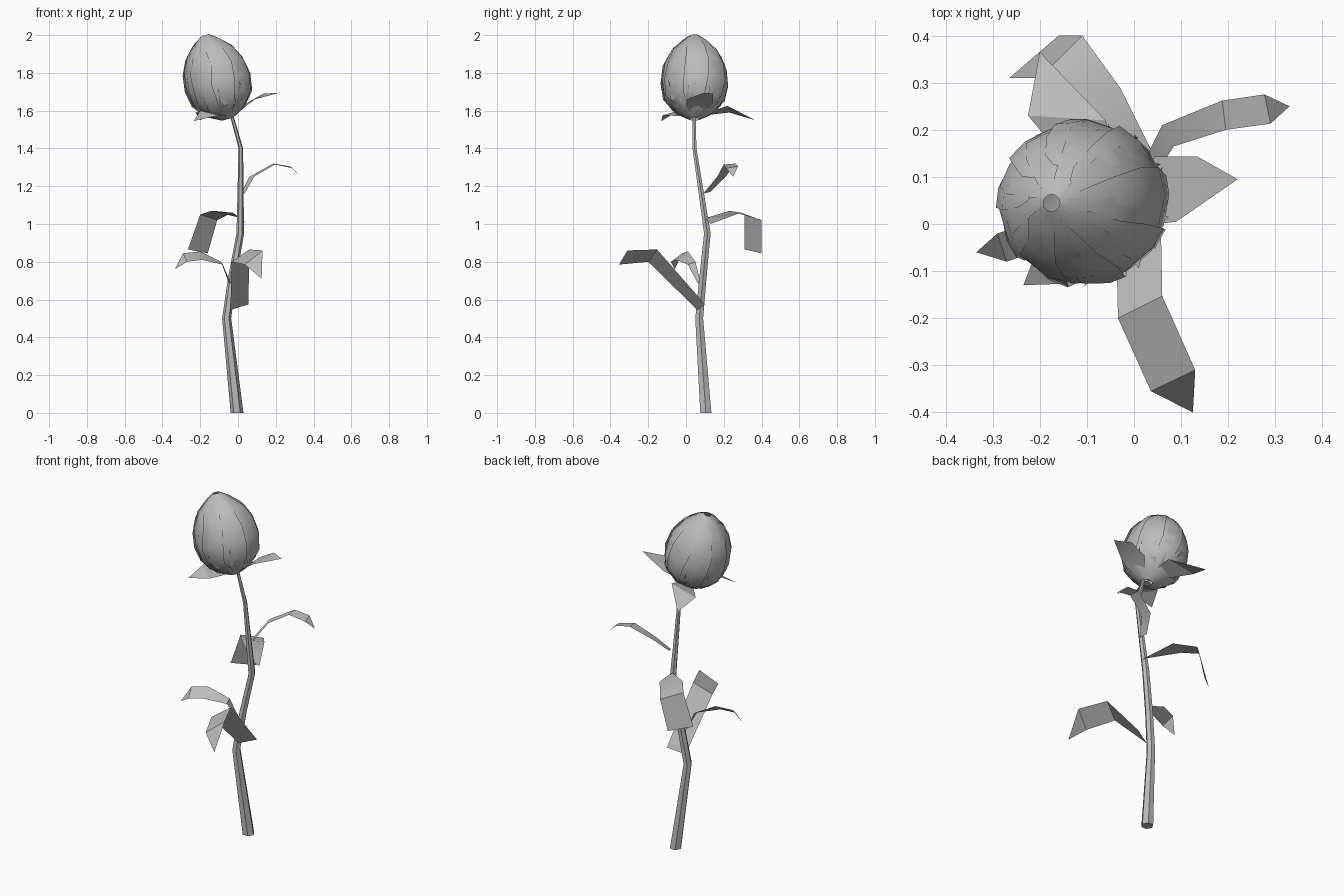
import bpy, math, random
from mathutils import Vector, Matrix

random.seed(4)
if "Cube" in bpy.data.objects:
    bpy.data.objects.remove(bpy.data.objects["Cube"], do_unlink=True)

grey = bpy.data.materials.new("plain grey")
grey.use_nodes = True
grey.diffuse_color = (0.5, 0.5, 0.5, 1)
grey.node_tree.nodes["Principled BSDF"].inputs["Base Color"].default_value = (0.5, 0.5, 0.5, 1)


def build(name, verts, faces, angle=30):
    mesh = bpy.data.meshes.new(name)
    mesh.from_pydata([tuple(v) for v in verts], [], faces)
    mesh.materials.append(grey)
    obj = bpy.data.objects.new(name, mesh)
    bpy.context.collection.objects.link(obj)
    bpy.ops.object.select_all(action='DESELECT')
    obj.select_set(True)
    bpy.context.view_layer.objects.active = obj
    bpy.ops.object.shade_smooth_by_angle(angle=math.radians(angle))
    return obj


def ribbon(name, rows):
    """Flat leaf from rows of left/right edge points; a one-point row is a tip."""
    verts, faces, last = [], [], None
    for row in rows:
        ids = list(range(len(verts), len(verts) + len(row)))
        verts += row
        if last:
            faces.append(last + ids[::-1])
        last = ids
    return build(name, verts, faces)


def tube(name, path, sides):
    """Closed tube with level rings: each path entry is x, y, z, radius."""
    verts, faces = [], []
    for x, y, z, r in path:
        for i in range(sides):
            a = math.tau * i / sides
            verts.append((x + r * math.cos(a), y + r * math.sin(a), z))
    for k in range(len(path) - 1):
        for i in range(sides):
            j = (i + 1) % sides
            a, b = k * sides, (k + 1) * sides
            faces.append((a + i, a + j, b + j, b + i))
    faces.append(tuple(reversed(range(sides))))
    faces.append(tuple(range(len(verts) - sides, len(verts))))
    return build(name, verts, faces)


# Bent stem, thinning towards the flower
tube("stem", [(-0.005, 0.105, 0, 0.034), (-0.06, 0.07, 0.5, 0.024),
              (-0.03, 0.09, 0.72, 0.022), (0.012, 0.113, 0.95, 0.02),
              (0.015, 0.045, 1.4, 0.012), (-0.035, 0.043, 1.58, 0.009)], 6)

# Drooping leaves
ribbon("front_leaf", [
    [(-0.04, 0.06, 0.545), (0.055, 0.10, 0.575)],
    [(-0.034, -0.2, 0.80), (0.06, -0.153, 0.865)],
    [(0.036, -0.355, 0.785), (0.13, -0.31, 0.86)],
    [(0.125, -0.40, 0.71)]])
ribbon("right_leaf", [
    [(-0.045, 0.08, 0.68), (-0.04, 0.06, 0.69)],
    [(-0.09, 0.05, 0.80), (-0.08, 0.01, 0.785)],
    [(-0.2, 0.01, 0.855), (-0.19, -0.05, 0.81)],
    [(-0.29, -0.02, 0.845), (-0.27, -0.08, 0.80)],
    [(-0.335, -0.06, 0.76)]])
ribbon("back_leaf", [
    [(0.02, 0.10, 1.03), (0.05, 0.13, 1.0)],
    [(-0.14, 0.23, 1.07), (-0.03, 0.29, 1.06)],
    [(-0.2, 0.31, 1.05), (-0.11, 0.40, 1.02)],
    [(-0.265, 0.31, 0.865), (-0.16, 0.40, 0.845)]])
ribbon("left_leaf", [
    [(0.02, 0.13, 1.17), (0.035, 0.09, 1.16)],
    [(0.06, 0.21, 1.25), (0.085, 0.165, 1.25)],
    [(0.187, 0.262, 1.32), (0.195, 0.20, 1.315)],
    [(0.277, 0.275, 1.305), (0.29, 0.213, 1.295)],
    [(0.33, 0.25, 1.25)]])

# Sepals under the bud
ribbon("back_sepal", [
    [(-0.07, 0.045, 1.57), (-0.02, 0.05, 1.57)],
    [(-0.225, 0.23, 1.59), (-0.06, 0.22, 1.625)],
    [(-0.2, 0.365, 1.55)]])
ribbon("left_sepal", [
    [(-0.03, 0.06, 1.57), (-0.03, 0.03, 1.57)],
    [(0.045, 0.143, 1.64), (0.05, 0.0, 1.63)],
    [(0.135, 0.143, 1.69), (0.09, 0.005, 1.66)],
    [(0.22, 0.095, 1.695)]])
ribbon("front_sepal", [
    [(-0.04, 0.03, 1.57), (-0.07, 0.04, 1.57)],
    [(-0.10, -0.125, 1.575), (-0.2, -0.04, 1.60)],
    [(-0.235, -0.13, 1.545)]])

# Bud frame: tilted towards the right
base, apex = Vector((-0.055, 0.045, 1.555)), Vector((-0.175, 0.045, 2.0))
axis = (apex - base).normalized()
side = Vector((0, 1, 0)).cross(axis)
length = (apex - base).length
PROFILE = [(0, .03), (.08, .1), (.25, .165), (.45, .178), (.65, .163), (.82, .122), (.95, .055), (1, .02)]


def radius(t):
    for (a, ra), (b, rb) in zip(PROFILE, PROFILE[1:]):
        if t <= b:
            return ra + (rb - ra) * (t - a) / (b - a)
    return PROFILE[-1][1]


def on_bud(t, angle, scale):
    r = radius(t) * scale
    return base + axis * (t * length) + side * (r * math.cos(angle)) + Vector((0, r * math.sin(angle), 0))


# Closed heart of the bud behind the petals
SIDES = 12
heart = [on_bud(t, math.tau * i / SIDES, 0.92) for t, _ in PROFILE for i in range(SIDES)]
quads = [(k * SIDES + i, k * SIDES + (i + 1) % SIDES,
          (k + 1) * SIDES + (i + 1) % SIDES, (k + 1) * SIDES + i)
         for k in range(len(PROFILE) - 1) for i in range(SIDES)]
build("bud_heart", heart, quads)


def petal(name, angle, width, top, tilt, scale):
    """Petal hugging the bud, one edge lifted over its neighbour, pointed at the top."""
    verts, faces, cols = [], [], 3
    levels = [t * top for t in (0, .08, .25, .45, .65, .82, .95, 1)]
    for k, t in enumerate(levels):
        f = t / top
        half = width * (0.75 + 0.25 * math.sin(math.pi * f)) * (0.25 if k == 7 else 1)
        for c in (-1, 0, 1):
            a = angle + c * half + 0.25 * f + random.uniform(-0.05, 0.05)
            s = scale * (1 + tilt * c + (0.015 if c == 0 else 0))
            verts.append(on_bud(t, a, s))
    for k in range(len(levels) - 1):
        for c in range(cols - 1):
            a, b = k * cols + c, (k + 1) * cols + c
            faces.append((a, a + 1, b + 1, b))
    return build(name, verts, faces, 40)


# Overlapping petals in two rings
for i in range(9):
    turn = math.tau * i / 9
    petal(f"inner_petal_{i + 1}", turn + 0.3, 0.42, 1.0, 0.03, 0.96)
    petal(f"outer_petal_{i + 1}", turn, 0.27, random.uniform(0.9, 1.0), 0.03, 1.0)

# Ragged slivers around the lower bud
for i in range(22):
    a = math.tau * i / 22 + random.uniform(-0.1, 0.1)
    top = random.uniform(0.22, 0.42)
    rows = [[on_bud(0.02, a - 0.12, 1.0), on_bud(0.02, a + 0.12, 1.0)],
            [on_bud(top * 0.45, a - 0.1, 1.06), on_bud(top * 0.45, a + 0.1, 1.03)],
            [on_bud(top, a + random.uniform(-0.15, 0.15), 1.04)]]
    ribbon(f"sliver_{i + 1}", rows)
